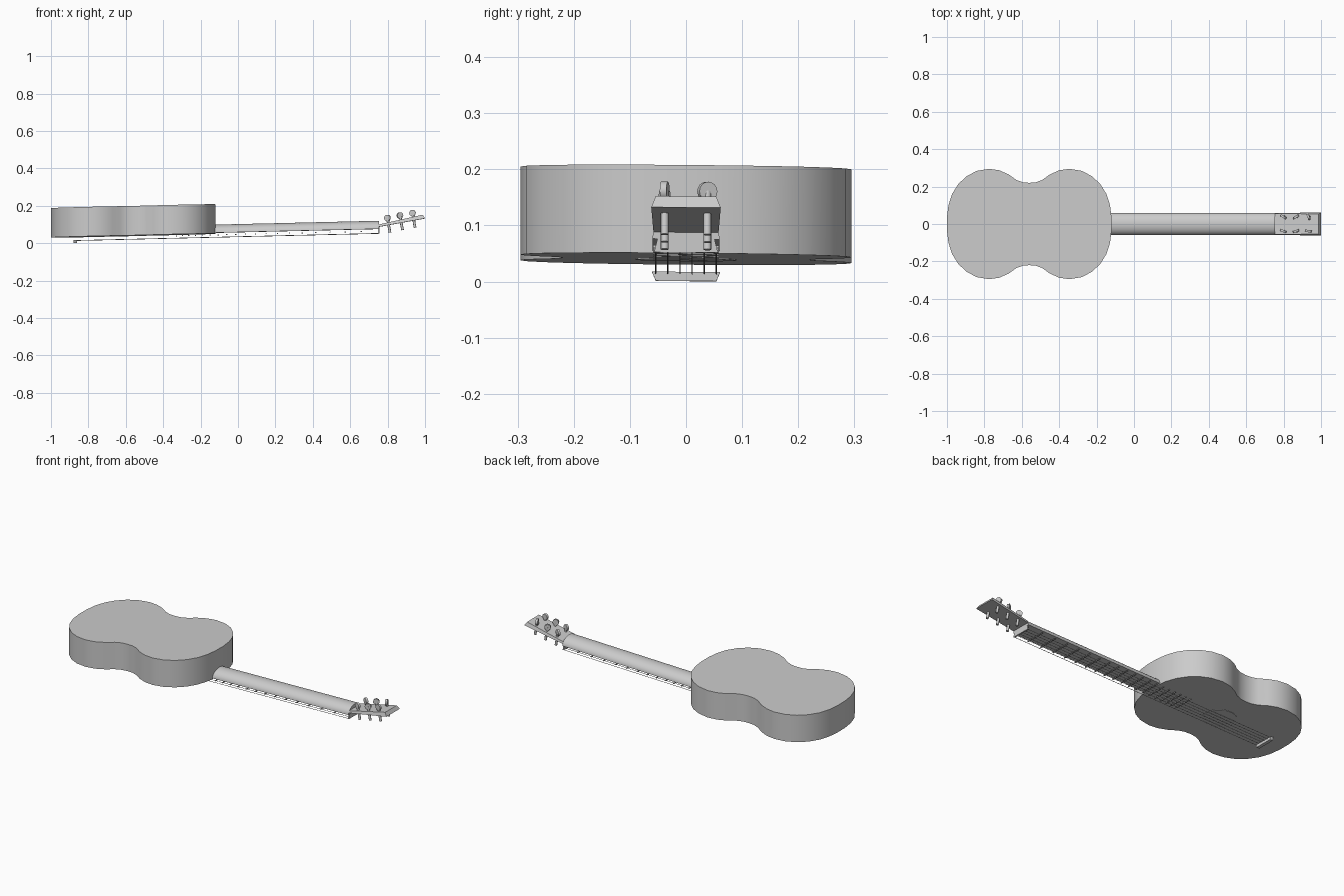
import bpy, bmesh, math
from mathutils import Matrix, Vector

if "Cube" in bpy.data.objects:
    bpy.data.objects.remove(bpy.data.objects["Cube"])

grey = bpy.data.materials.new("plain grey")
grey.diffuse_color = (0.6, 0.6, 0.6, 1)
grey.use_nodes = True
grey.node_tree.nodes["Principled BSDF"].inputs["Base Color"].default_value = grey.diffuse_color

# the whole instrument lies face down with a slight pitch and roll
LEAN = Matrix(((1, 0, 0, 0), (0, 1, 0, 0), (0.0235, -0.0085, 1, 0), (0, 0, 0, 1)))


def finish(name, bm, smooth=True):
    bmesh.ops.transform(bm, matrix=LEAN, verts=bm.verts)
    bmesh.ops.recalc_face_normals(bm, faces=bm.faces)
    me = bpy.data.meshes.new(name)
    bm.to_mesh(me)
    bm.free()
    ob = bpy.data.objects.new(name, me)
    bpy.context.collection.objects.link(ob)
    me.materials.append(grey)
    if smooth:
        bpy.ops.object.select_all(action='DESELECT')
        ob.select_set(True)
        bpy.context.view_layer.objects.active = ob
        bpy.ops.object.shade_smooth_by_angle(angle=math.radians(35))
    return ob


def prism(bm, start, end):
    """Join two matching rings of points into a closed solid."""
    a = [bm.verts.new(p) for p in start]
    b = [bm.verts.new(p) for p in end]
    bm.faces.new(a)
    bm.faces.new(b)
    for i in range(len(a)):
        j = (i + 1) % len(a)
        bm.faces.new((a[i], a[j], b[j], b[i]))


def box(bm, x0, x1, y0, y1, z0, z1):
    ring = [(x0, y0), (x1, y0), (x1, y1), (x0, y1)]
    prism(bm, [(x, y, z0) for x, y in ring], [(x, y, z1) for x, y in ring])


def rod(bm, a, b, r, sides):
    a, b = Vector(a), Vector(b)
    d = b - a
    m = Matrix.Translation((a + b) / 2) @ d.to_track_quat('Z', 'Y').to_matrix().to_4x4()
    bmesh.ops.create_cone(bm, cap_ends=True, segments=sides, radius1=r,
                          radius2=r, depth=d.length, matrix=m)


# body: one quarter outline mirrored both ways around the waist
quarter = [(0, .22), (.035, .223), (.07, .236), (.11, .265), (.16, .287),
           (.215, .295), (.28, .284), (.335, .256), (.38, .213),
           (.413, .16), (.432, .10), (.44, .035)]
right = quarter + [(x, -y) for x, y in reversed(quarter)]
outline = right + [(-x, y) for x, y in reversed(right) if x > 0]
outline = [(x - .56, y) for x, y in outline]
bm = bmesh.new()
prism(bm, [(x, y, .0535) for x, y in outline], [(x, y, .2105) for x, y in outline])
finish("body", bm)

# sound hole disc
bm = bmesh.new()
rod(bm, (-.57, 0, .0515), (-.57, 0, .056), .09, 32)
finish("sound_hole", bm)

# neck: half-round section with a flat playing side
section = [(.06 * math.cos(math.pi * i / 16), .058 + .044 * math.sin(math.pi * i / 16))
           for i in range(17)]
bm = bmesh.new()
prism(bm, [(-.13, y, z) for y, z in section], [(.755, y, z) for y, z in section])
finish("neck", bm)

# frets, spaced by the equal tempered rule
bm = bmesh.new()
for n in range(1, 20):
    x = -.87 + 1.62 * 2 ** (-n / 12)
    if x > -.38:
        box(bm, x - .003, x + .003, -.059, .059, .045, .049)
finish("frets", bm, False)

# nut and bridge
bm = bmesh.new()
prism(bm, [(.748, -.057, .034), (.748, .057, .034), (.748, .048, .07), (.748, -.048, .07)],
      [(.756, -.057, .034), (.756, .057, .034), (.756, .048, .07), (.756, -.048, .07)])
finish("nut", bm, False)
bm = bmesh.new()
prism(bm, [(-.88, -.054, .0212), (-.88, .054, .0212), (-.88, .061, .0375), (-.88, -.061, .0375)],
      [(-.862, -.054, .0212), (-.862, .054, .0212), (-.862, .061, .0375), (-.862, -.061, .0375)])
finish("bridge", bm, False)

# six strings
bm = bmesh.new()
for i in range(6):
    y = -.054 + .0216 * i
    rod(bm, (-.87, y, .0345), (.752, y, .0345), .0014, 6)
finish("strings", bm)

# headstock: thin tilted plank with an undercut tip
bm = bmesh.new()
prism(bm, [(.755, -.058, .0697), (1, -.062, .1085), (1, .062, .1085), (.755, .058, .0697)],
      [(.755, -.056, .082), (.987, -.054, .1285), (.987, .054, .1285), (.755, .056, .082)])
finish("headstock", bm, False)

# tuning pegs: post through the headstock and a turned round knob
axis = Vector((.18, 0, -1)).normalized()
turns = {-1: (70, 110, 80), 1: (60, 120, 20)}
for side, label in ((-1, "front"), (1, "back")):
    posts, knobs = bmesh.new(), bmesh.new()
    for i, deg in enumerate(turns[side]):
        x = .803 + .067 * i
        head = Vector((x, side * .038, .084 + .175 * (x - .757)))
        knob = head - axis * .024
        rod(posts, knob, head + axis * .055, .007, 12)
        t = math.radians(deg)
        turn = Vector((math.cos(t), math.sin(t), 0)) * .006
        rod(knobs, knob - turn, knob + turn, .017, 16)
    finish(label + "_peg_posts", posts)
    finish(label + "_peg_knobs", knobs)
